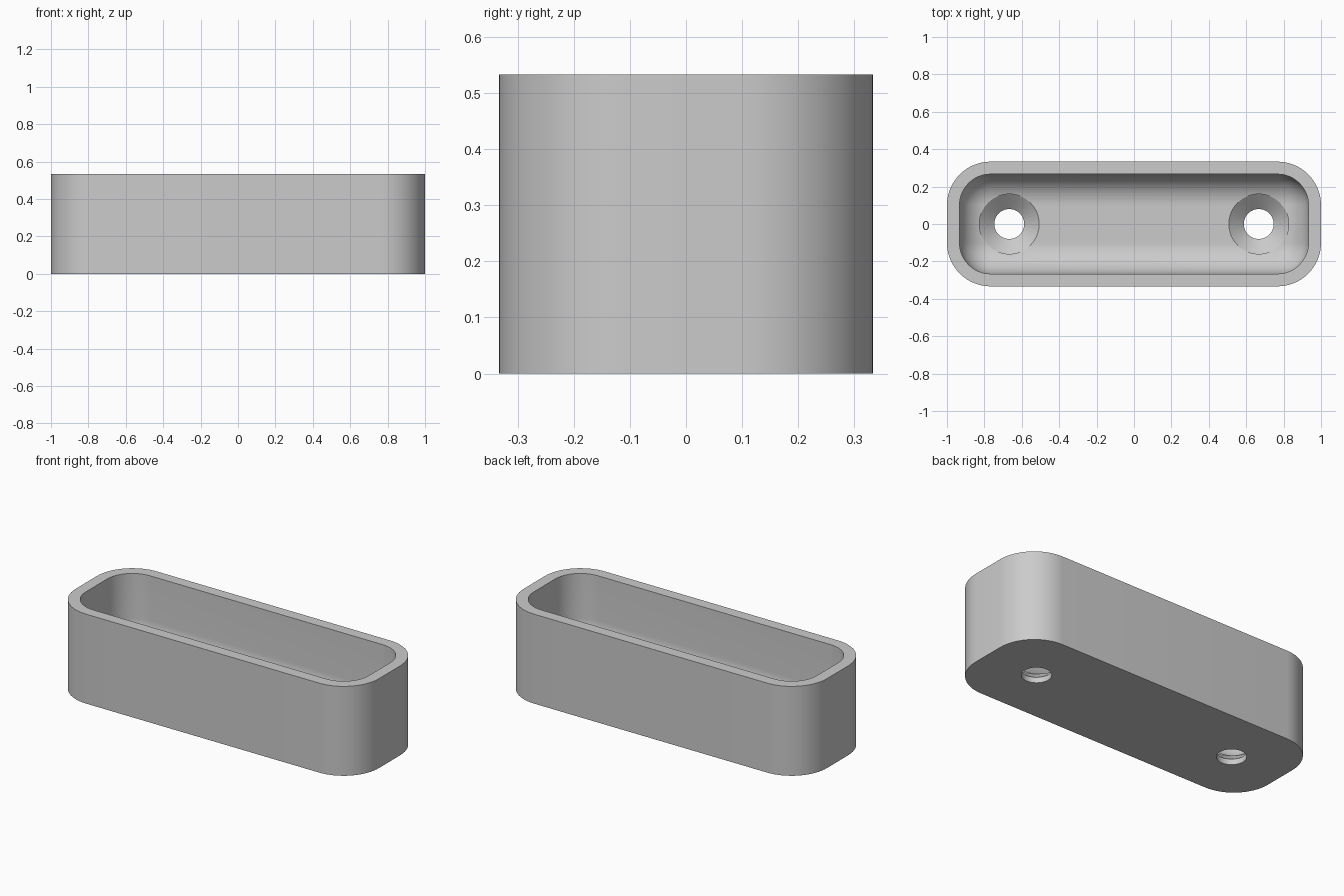
import bpy, bmesh, math

cube = bpy.data.objects.get("Cube")
if cube:
    bpy.data.objects.remove(cube, do_unlink=True)

HALF_X, HALF_Y, HEIGHT = 1.0, 1 / 3, 0.533
CORNER, WALL, FLOOR = 0.233, 0.067, 0.1
STEPS = 16

grey = bpy.data.materials.new("plain_grey")
grey.use_nodes = True
grey.diffuse_color = (0.6, 0.6, 0.6, 1)
grey.node_tree.nodes["Principled BSDF"].inputs["Base Color"].default_value = (0.6, 0.6, 0.6, 1)


def rounded_ring(bm, inset, z):
    """Rounded rectangle of vertices, inset from the outer wall."""
    r = max(CORNER - inset, 0.001)
    cx, cy = HALF_X - inset - r, HALF_Y - inset - r
    ring = []
    for q, (sx, sy) in enumerate([(1, 1), (-1, 1), (-1, -1), (1, -1)]):
        for i in range(STEPS + 1):
            a = (q + i / STEPS) * math.pi / 2
            ring.append(bm.verts.new((sx * cx + r * math.cos(a), sy * cy + r * math.sin(a), z)))
    return ring


def circle_ring(bm, x, r, z, n=64):
    return [bm.verts.new((x + r * math.cos(i * math.tau / n), r * math.sin(i * math.tau / n), z))
            for i in range(n)]


def skin(bm, rings):
    """Join consecutive rings with quads and cap both ends."""
    for a, b in zip(rings, rings[1:]):
        for i in range(len(a)):
            j = (i + 1) % len(a)
            bm.faces.new((a[i], a[j], b[j], b[i]))
    bm.faces.new(rings[0][::-1])
    bm.faces.new(rings[-1])


def make_object(name, bm):
    bmesh.ops.recalc_face_normals(bm, faces=bm.faces)
    mesh = bpy.data.meshes.new(name)
    bm.to_mesh(mesh)
    bm.free()
    mesh.materials.append(grey)
    obj = bpy.data.objects.new(name, mesh)
    bpy.context.collection.objects.link(obj)
    return obj


# Tray: outer wall, rim, inner wall, then a rounded fillet into the floor
bm = bmesh.new()
rings = [rounded_ring(bm, 0, 0), rounded_ring(bm, 0, HEIGHT), rounded_ring(bm, WALL, HEIGHT)]
fillet = CORNER - WALL
for i in range(STEPS + 1):
    a = i / STEPS * math.pi / 2
    rings.append(rounded_ring(bm, WALL + fillet * (1 - math.cos(a)),
                              FLOOR + fillet * (1 - math.sin(a))))
skin(bm, rings)
tray = make_object("tray", bm)

# Countersunk screw holes, one at each end
bm = bmesh.new()
for x in (-0.667, 0.667):
    skin(bm, [circle_ring(bm, x, r, z)
              for r, z in [(0.08, -0.1), (0.08, 0.033), (0.16, FLOOR), (0.16, 0.3)]])
cutter = make_object("screw_hole_cutter", bm)
cutter.hide_render = True

cut = tray.modifiers.new("screw_holes", "BOOLEAN")
cut.operation = "DIFFERENCE"
cut.solver = "EXACT"
cut.object = cutter
bpy.ops.object.select_all(action="DESELECT")
bpy.context.view_layer.objects.active = tray
tray.select_set(True)
bpy.ops.object.modifier_apply(modifier=cut.name)
bpy.data.objects.remove(cutter, do_unlink=True)
bpy.ops.object.shade_smooth_by_angle(angle=math.radians(30))
